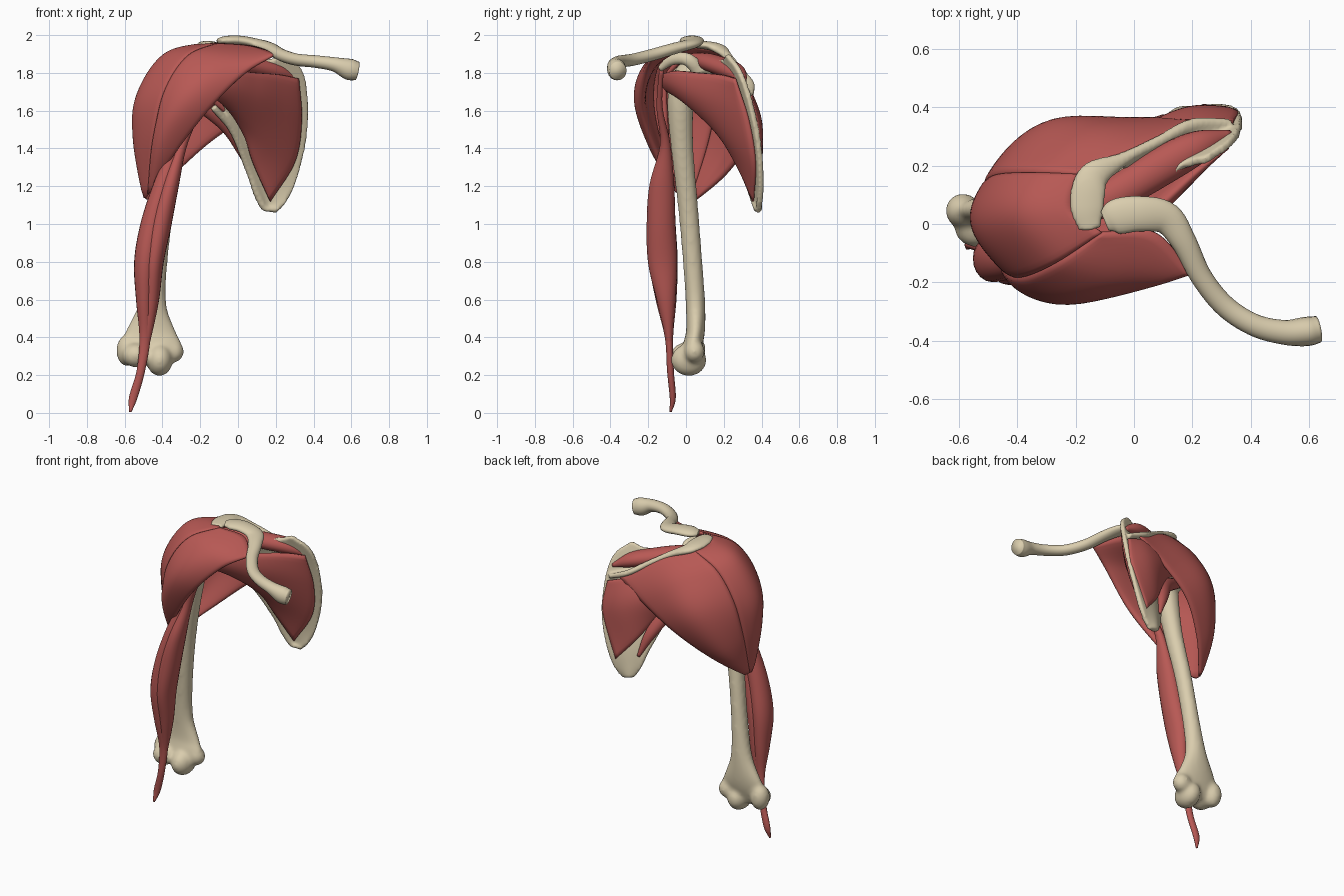
import bpy, bmesh, math
from mathutils import Vector, Matrix


def material(name, rgb):
    m = bpy.data.materials.new(name)
    m.diffuse_color = (*rgb, 1)
    return m


BONE = material("bone", (0.70, 0.61, 0.42))
MUSCLE = material("muscle", (0.48, 0.10, 0.09))


def spline(pts, n):
    """Catmull-Rom resampling of points of any dimension."""
    pts = [tuple(p) for p in pts]
    ext = ([tuple(2 * a - b for a, b in zip(pts[0], pts[1]))] + pts
           + [tuple(2 * a - b for a, b in zip(pts[-1], pts[-2]))])
    out = []
    for i in range(n):
        s = i / (n - 1) * (len(pts) - 1)
        k = min(int(s), len(pts) - 2)
        t = s - k
        out.append(tuple(
            0.5 * (2 * b + (c - a) * t + (2 * a - 5 * b + 4 * c - d) * t * t
                   + (3 * b - a - 3 * c + d) * t ** 3)
            for a, b, c, d in zip(*ext[k:k + 4])))
    return out


def tube(bm, pts, ref=(0, 1, 0), n=40, sides=20):
    """Elliptical tube; each point is x, y, z, side radius, other radius."""
    path = spline(pts, n)
    rings = []
    for i, p in enumerate(path):
        c = Vector(p[:3])
        t = (Vector(path[min(i + 1, n - 1)][:3]) - Vector(path[max(i - 1, 0)][:3])).normalized()
        side = t.cross(Vector(ref)).normalized()
        up = side.cross(t)
        a, b = max(p[3], 0.004), max(p[4], 0.004)
        rings.append([bm.verts.new(c + side * a * math.cos(q) + up * b * math.sin(q))
                      for q in (2 * math.pi * k / sides for k in range(sides))])
    for r, s in zip(rings, rings[1:]):
        for k in range(sides):
            j = (k + 1) % sides
            bm.faces.new((r[k], r[j], s[j], s[k]))
    bm.faces.new(rings[0])
    bm.faces.new(rings[-1])


def sheet(bm, fibres, thick, edge=0.006, n=30, m=24):
    """Lens-shaped solid lofted across a fan of fibres."""
    cols = [spline(f, n) for f in fibres]
    grid = [[Vector(p) for p in spline([c[i] for c in cols], m)] for i in range(n)]
    top, bot = [], []
    for i in range(n):
        top.append([])
        bot.append([])
        for j in range(m):
            du = grid[min(i + 1, n - 1)][j] - grid[max(i - 1, 0)][j]
            dv = grid[i][min(j + 1, m - 1)] - grid[i][max(j - 1, 0)]
            f = math.sin(math.pi * i / (n - 1)) * math.sin(math.pi * j / (m - 1))
            d = du.cross(dv).normalized() * (edge + thick * max(f, 0) ** 0.5)
            top[i].append(bm.verts.new(grid[i][j] + d))
            bot[i].append(bm.verts.new(grid[i][j] - d))
    for i in range(n - 1):
        for j in range(m - 1):
            for g in (top, bot):
                bm.faces.new((g[i][j], g[i + 1][j], g[i + 1][j + 1], g[i][j + 1]))
    rim = ([(i, 0) for i in range(n)] + [(n - 1, j) for j in range(1, m)]
           + [(i, m - 1) for i in range(n - 2, -1, -1)] + [(0, j) for j in range(m - 2, 0, -1)])
    for (a, b), (c, d) in zip(rim, rim[1:] + rim[:1]):
        bm.faces.new((top[a][b], top[c][d], bot[c][d], bot[a][b]))


def blob(bm, loc, size):
    bmesh.ops.create_uvsphere(bm, u_segments=24, v_segments=16, radius=1,
                              matrix=Matrix.Translation(loc) @ Matrix.Diagonal((*size, 1)))


def finish(name, bm, mat, voxel=0, soften=5):
    bmesh.ops.recalc_face_normals(bm, faces=bm.faces)
    for f in bm.faces:
        f.smooth = True
    me = bpy.data.meshes.new(name)
    bm.to_mesh(me)
    bm.free()
    me.materials.append(mat)
    ob = bpy.data.objects.new(name, me)
    bpy.context.collection.objects.link(ob)
    if voxel:
        r = ob.modifiers.new("merge", 'REMESH')
        r.mode, r.voxel_size, r.use_smooth_shade = 'VOXEL', voxel, True
        s = ob.modifiers.new("soften", 'SMOOTH')
        s.factor, s.iterations = 0.5, soften


# Humerus: shaft, head, tubercles and elbow condyles
bm = bmesh.new()
tube(bm, [(-.27, -.01, 1.80, .06, .06), (-.29, -.03, 1.65, .07, .07), (-.33, -.02, 1.4, .055, .06),
          (-.385, .01, 1.1, .05, .054), (-.425, .035, .8, .052, .052), (-.45, .05, .58, .072, .052),
          (-.46, .05, .43, .135, .05), (-.46, .03, .34, .165, .05), (-.46, .015, .27, .12, .04)])
for loc, size in [((-.23, .03, 1.77), (.10, .10, .10)), ((-.33, .0, 1.77), (.06, .08, .08)),
                  ((-.28, -.08, 1.75), (.04, .04, .06)), ((-.585, .045, .33), (.06, .06, .085)),
                  ((-.54, -.01, .305), (.075, .07, .065)), ((-.415, .015, .28), (.07, .095, .085)),
                  ((-.345, .045, .325), (.06, .055, .06))]:
    blob(bm, loc, size)
finish("humerus", bm, BONE, 0.011, 14)

# Scapula: blade, spine, acromion, coracoid and socket
bm = bmesh.new()
rows = [((.11, .14, 1.84), (.25, .22, 1.90)), ((-.08, .07, 1.81), (.335, .28, 1.82)),
        ((-.15, .07, 1.74), (.365, .33, 1.69)), ((-.08, .14, 1.63), (.365, .375, 1.5)),
        ((-.01, .22, 1.48), (.34, .395, 1.35)), ((.04, .29, 1.32), (.295, .40, 1.2)),
        ((.08, .335, 1.17), (.25, .39, 1.11)), ((.125, .365, 1.08), (.2, .375, 1.06))]
sheet(bm, [[a, (Vector(a) + Vector(b)) / 2 + Vector((-.005, .02, 0)), b] for a, b in rows],
      0.002, 0.014, m=50)
crest = [(.33, .345, 1.69, .015, .015), (.2, .34, 1.745, .022, .018), (.08, .28, 1.82, .02, .018),
         (-.04, .22, 1.89, .025, .02), (-.14, .16, 1.935, .055, .024), (-.16, .06, 1.95, .06, .02),
         (-.15, -.02, 1.95, .04, .014)]
tube(bm, crest, (0, 0, 1))
sheet(bm, [[p[:3] for p in crest[:4]],
           [(.33, .34, 1.69), (.2, .27, 1.73), (.06, .18, 1.77), (-.03, .12, 1.78)]], 0.002, 0.012)
tube(bm, [(-.04, .08, 1.80, .04, .03), (-.02, .01, 1.87, .035, .028), (-.05, -.07, 1.87, .03, .025),
          (-.09, -.14, 1.82, .018, .018)], (1, 0, 0))
tube(bm, [(-.13, .12, 1.62, .02, .02), (-.025, .21, 1.49, .02, .018), (.06, .31, 1.28, .02, .018),
          (.13, .365, 1.10, .018, .016), (.19, .378, 1.075, .014, .016)])
blob(bm, (-.14, .06, 1.73), (.04, .065, .085))
finish("scapula", bm, BONE, 0.009)

# Clavicle: S-shaped bar, flat outside and flared inside
bm = bmesh.new()
tube(bm, [(-.10, .01, 1.97, .035, .014), (-.06, .025, 1.972, .06, .024), (.02, .035, 1.97, .06, .026),
          (.11, .02, 1.952, .055, .026), (.17, -.06, 1.93, .043, .03), (.23, -.18, 1.895, .037, .032),
          (.31, -.28, 1.87, .037, .032), (.41, -.345, 1.86, .038, .033), (.51, -.37, 1.845, .042, .038),
          (.585, -.368, 1.82, .05, .056), (.63, -.36, 1.81, .046, .05)], (0, 0, 1), n=60)
finish("clavicle", bm, BONE)

# Deltoid: three neighbouring parts share their border fibres
front_edge = [(.2, -.17, 1.90), (.04, -.215, 1.80), (-.15, -.235, 1.61), (-.33, -.16, 1.38), (-.445, -.06, 1.20)]
front_mid = [(.07, -.03, 1.94), (-.1, -.18, 1.85), (-.26, -.24, 1.68), (-.40, -.18, 1.45), (-.46, -.05, 1.17)]
front_seam = [(-.11, -.03, 1.955), (-.27, -.135, 1.885), (-.385, -.18, 1.71), (-.44, -.15, 1.48), (-.475, -.03, 1.16)]
side_mid = [(-.21, .05, 1.945), (-.385, .03, 1.87), (-.505, .0, 1.67), (-.525, .0, 1.46), (-.49, .0, 1.14)]
back_seam = [(-.19, .17, 1.93), (-.36, .175, 1.84), (-.475, .165, 1.66), (-.51, .12, 1.43), (-.495, .03, 1.14)]
back_mid = [(.02, .25, 1.86), (-.15, .305, 1.74), (-.3, .315, 1.58), (-.42, .21, 1.35), (-.49, .045, 1.14)]
back_edge = [(.25, .35, 1.71), (.05, .355, 1.57), (-.15, .325, 1.43), (-.33, .21, 1.27), (-.48, .055, 1.13)]
for name, fibres in [("deltoid_front", [front_edge, front_mid, front_seam]),
                     ("deltoid_side", [front_seam, side_mid, back_seam]),
                     ("deltoid_back", [back_seam, back_mid, back_edge])]:
    bm = bmesh.new()
    sheet(bm, fibres, 0.028)
    finish(name, bm, MUSCLE)

# Subscapularis: fan on the front of the blade
bm = bmesh.new()
sheet(bm, [[(-.24, -.13, 1.79), (-.05, -.06, 1.81), (.1, .07, 1.80), (.22, .18, 1.79), (.32, .26, 1.77)],
           [(-.25, -.13, 1.76), (-.07, -.05, 1.74), (.08, .08, 1.68), (.22, .22, 1.62), (.335, .33, 1.55)],
           [(-.25, -.12, 1.73), (-.08, -.01, 1.68), (.06, .14, 1.56), (.18, .26, 1.44), (.30, .365, 1.33)],
           [(-.24, -.10, 1.70), (-.10, .03, 1.66), (.02, .18, 1.49), (.08, .27, 1.32), (.17, .355, 1.12)]], 0.035)
finish("subscapularis", bm, MUSCLE)

# Infraspinatus: fan on the back of the blade
bm = bmesh.new()
sheet(bm, [[(-.33, .08, 1.82), (-.12, .18, 1.79), (.05, .26, 1.76), (.2, .33, 1.71), (.34, .35, 1.66)],
           [(-.34, .09, 1.78), (-.12, .20, 1.71), (.05, .31, 1.61), (.2, .375, 1.53), (.35, .385, 1.46)],
           [(-.34, .09, 1.74), (-.12, .18, 1.63), (.02, .28, 1.47), (.12, .36, 1.32), (.24, .405, 1.18)]], 0.025)
finish("infraspinatus", bm, MUSCLE)

# Teres minor and supraspinatus: spindles running to the humerus
for name, pts, ref in [
    ("teres_minor", [(-.32, .09, 1.70, .02, .02), (-.2, .15, 1.63, .035, .03), (-.05, .24, 1.52, .045, .035),
                     (.04, .32, 1.37, .035, .03), (.1, .365, 1.22, .01, .01)], (0, 1, 0)),
    ("supraspinatus", [(-.32, -.02, 1.83, .03, .015), (-.2, .03, 1.88, .045, .02), (-.05, .11, 1.86, .06, .045),
                       (.1, .2, 1.83, .065, .05), (.22, .265, 1.80, .055, .045), (.33, .31, 1.75, .012, .012)],
     (0, 0, 1))]:
    bm = bmesh.new()
    tube(bm, pts, ref)
    finish(name, bm, MUSCLE)

# Biceps: two bellies joining in one lower tendon
for name, pts in [
    ("biceps_long_head", [(-.24, -.03, 1.87, .012, .012), (-.30, -.11, 1.75, .014, .014), (-.33, -.11, 1.45, .022, .022),
                          (-.40, -.12, 1.2, .05, .056), (-.455, -.125, 1.0, .06, .07), (-.49, -.12, .8, .06, .076),
                          (-.495, -.105, .6, .045, .055), (-.492, -.09, .4, .03, .022), (-.515, -.082, .22, .022, .018),
                          (-.555, -.07, .08, .022, .016), (-.57, -.082, .005, .006, .006)]),
    ("biceps_short_head", [(-.09, -.13, 1.82, .012, .012), (-.2, -.14, 1.62, .016, .016), (-.295, -.11, 1.42, .026, .028),
                           (-.36, -.128, 1.2, .046, .066), (-.41, -.132, 1.0, .058, .076), (-.445, -.124, .8, .052, .077),
                           (-.46, -.105, .6, .042, .05), (-.485, -.09, .4, .025, .02), (-.51, -.082, .25, .012, .012)])]:
    bm = bmesh.new()
    tube(bm, pts, n=60)
    finish(name, bm, MUSCLE)
